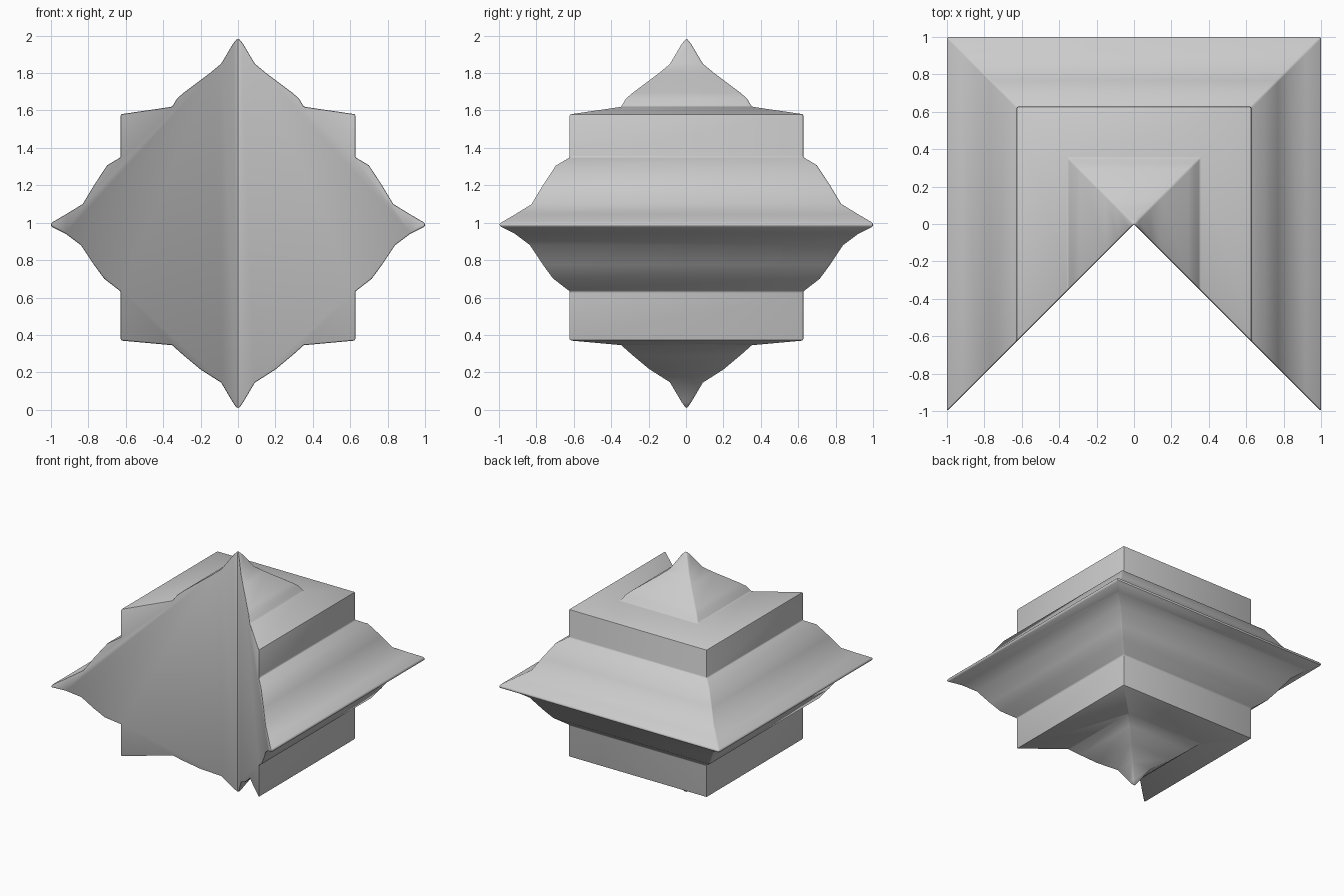
import bpy, bmesh, math

if "Cube" in bpy.data.objects:
    bpy.data.objects.remove(bpy.data.objects["Cube"])

# Half-width / height profile of the square stepped body, top to bottom
profile = [(0.028, 1.955), (0.09, 1.85), (0.15, 1.80), (0.29, 1.695), (0.325, 1.665),
           (0.352, 1.62), (0.627, 1.58), (0.627, 1.35), (0.70, 1.307), (0.77, 1.20),
           (0.83, 1.10), (0.92, 1.045), (1.0, 0.998), (1.0, 0.98), (0.92, 0.94),
           (0.84, 0.88), (0.77, 0.775), (0.715, 0.70), (0.627, 0.632), (0.627, 0.37),
           (0.352, 0.345), (0.29, 0.29), (0.20, 0.215), (0.09, 0.145), (0.028, 0.04)]
corners = [(-1, -1), (-1, 1), (1, 1), (1, -1)]

bm = bmesh.new()
top = bm.verts.new((0, 0, 1.99))
bottom = bm.verts.new((0, 0, 0))
cols = [[bm.verts.new((sx * r, sy * r, z)) for r, z in profile] for sx, sy in corners]

# Left, back and right sides; the front quarter is left open
for a, b in zip(cols, cols[1:]):
    bm.faces.new((top, a[0], b[0]))
    for i in range(len(profile) - 1):
        bm.faces.new((a[i], a[i + 1], b[i + 1], b[i]))
    bm.faces.new((bottom, b[-1], a[-1]))

# Flat cut faces meeting on the centre axis
for col in (cols[0], cols[-1]):
    bm.faces.new([top] + col + [bottom])
bmesh.ops.recalc_face_normals(bm, faces=bm.faces[:])

mesh = bpy.data.meshes.new("notched_stepped_body")
bm.to_mesh(mesh)
bm.free()
body = bpy.data.objects.new("notched_stepped_body", mesh)
bpy.context.collection.objects.link(body)
bpy.context.view_layer.objects.active = body
body.select_set(True)

# Softened edges
bevel = body.modifiers.new("soft_edges", 'BEVEL')
bevel.width = 0.008
bevel.segments = 2
bevel.limit_method = 'ANGLE'
bevel.angle_limit = math.radians(40)
bpy.ops.object.modifier_apply(modifier=bevel.name)
bpy.ops.object.shade_smooth_by_angle(angle=math.radians(35))
